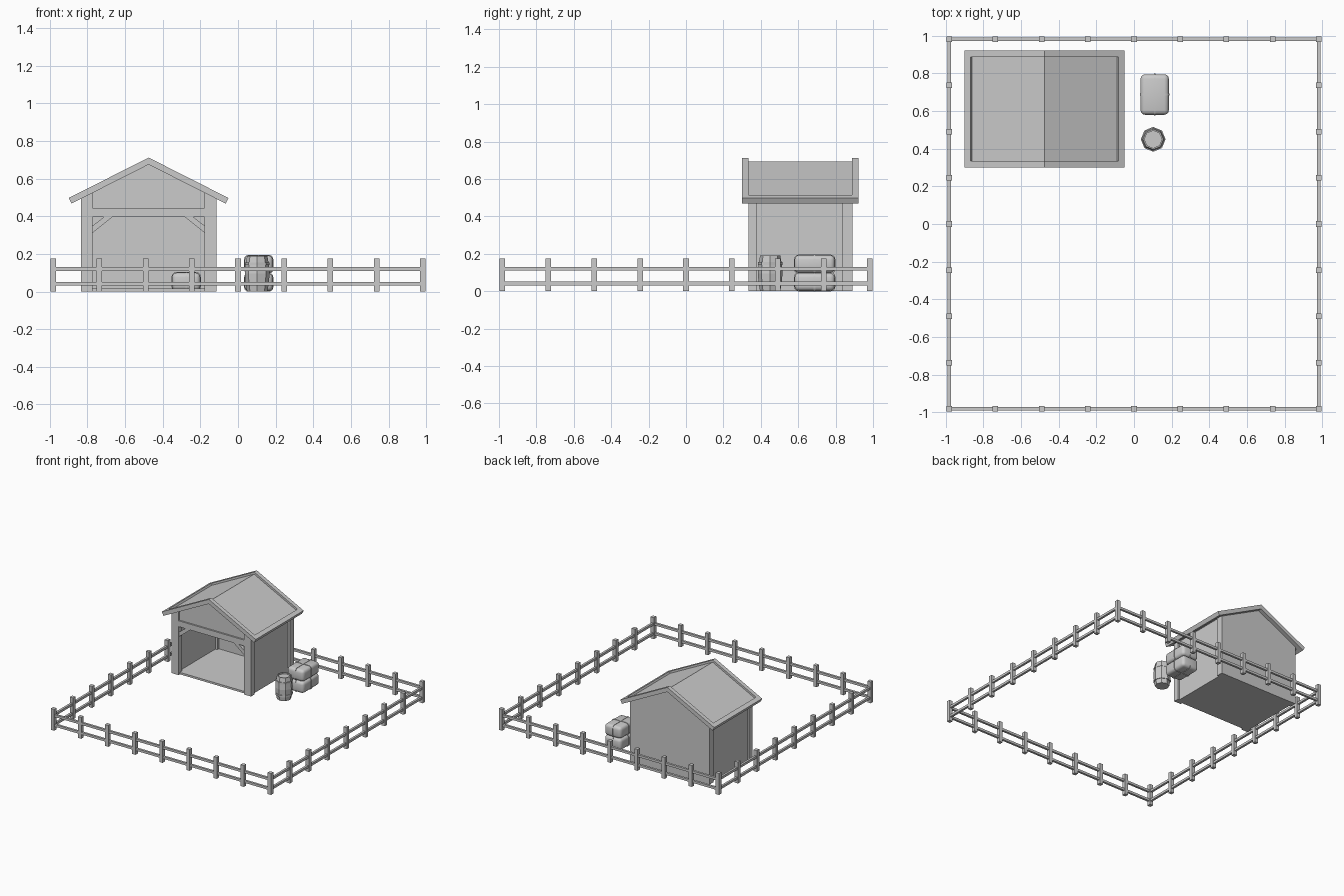
import bpy, bmesh, math
from mathutils import Vector

if "Cube" in bpy.data.objects:
    bpy.data.objects.remove(bpy.data.objects["Cube"])


def finish(name, bm, smooth=False):
    bmesh.ops.recalc_face_normals(bm, faces=bm.faces[:])
    me = bpy.data.meshes.new(name)
    bm.to_mesh(me)
    bm.free()
    ob = bpy.data.objects.new(name, me)
    bpy.context.collection.objects.link(ob)
    if smooth:
        bpy.ops.object.select_all(action='DESELECT')
        ob.select_set(True)
        bpy.context.view_layer.objects.active = ob
        bpy.ops.object.shade_smooth_by_angle(angle=math.radians(40))
    return ob


def box_bm(center, size):
    bm = bmesh.new()
    bmesh.ops.create_cube(bm, size=1)
    bmesh.ops.scale(bm, vec=size, verts=bm.verts)
    bmesh.ops.translate(bm, vec=center, verts=bm.verts)
    return bm


def box(name, center, size):
    return finish(name, box_bm(center, size))


def rounded_box(name, center, size, radius, axis=None):
    """Box with all edges rounded, or only those parallel to one axis."""
    bm = box_bm(center, size)
    edges = [e for e in bm.edges if axis is None or
             abs((e.verts[0].co - e.verts[1].co)[axis]) > 1e-5]
    bmesh.ops.bevel(bm, geom=edges, offset=radius, segments=3, profile=0.5, affect='EDGES')
    return finish(name, bm, True)


CX = -0.475  # shed centre line


def prism(name, pts, y0, y1, side=1):
    """Extrude an x-z profile along y; side=-1 mirrors it about the shed centre line."""
    bm = bmesh.new()
    f = bm.faces.new([bm.verts.new((CX + side * x, y0, z)) for x, z in pts])
    r = bmesh.ops.extrude_face_region(bm, geom=[f])
    verts = [g for g in r['geom'] if isinstance(g, bmesh.types.BMVert)]
    bmesh.ops.translate(bm, vec=(0, y1 - y0, 0), verts=verts)
    return finish(name, bm)


# Fence: nine posts a side with two rails
E, STEP = 0.982, 0.2455
for i in range(9):
    for j in range(9):
        if i in (0, 8) or j in (0, 8):
            box("fence_post", (-E + STEP * i, -E + STEP * j, 0.0875), (0.03, 0.03, 0.175))
for s in (-1, 1):
    for z in (0.041, 0.12):
        box("fence_rail", (0, s * E, z), (2 * E, 0.018, 0.019))
        box("fence_rail", (s * E, 0, z), (0.018, 2 * E, 0.019))

# Roof: recessed panel framed by barge boards and eave boards
APEX, PITCH, T = 0.712, math.atan(0.506), 0.033
C, S = math.cos(PITCH), math.sin(PITCH)
LEN = 0.425 / C


def rp(u, d):
    return (u * C - d * S, APEX - u * S - d * C)


def chevron(d0, d1, length):
    half = [(0, APEX - d0 / C), rp(length, d0), rp(length, d1)]
    return half + [(0, APEX - d1 / C)] + [(-x, z) for x, z in half[:0:-1]]


def under(x):
    return APEX - 0.026 / C - abs(x) * S / C


prism("roof_panel", chevron(0.016, T - 0.004, LEN - 0.03), 0.325, 0.90)
for y in (0.30, 0.887):
    prism("barge_board", chevron(0, T, LEN), y, y + 0.034)
for s in (-1, 1):
    prism("eave_board", [rp(LEN - 0.036, 0), rp(LEN, 0), rp(LEN, T), rp(LEN - 0.036, T)],
          0.334, 0.887, s)

# Shed frame, walls, beam and braces
W, P = 0.36, 0.297
for s in (-1, 1):
    post = [(P, 0), (W, 0), (W, under(W)), (P, under(P))]
    prism("front_post", post, 0.333, 0.377, s)
    prism("back_post", post, 0.835, 0.889, s)
    prism("side_wall", [(0.315, 0), (0.345, 0), (0.345, under(0.345)), (0.315, under(0.315))],
          0.37, 0.84, s)
    prism("corner_brace", [(P, 0.312), (P, 0.35), (0.238, 0.396), (0.192, 0.396)],
          0.342, 0.368, s)
prism("back_wall", [(-P, 0), (P, 0), (P, under(P)), (0, under(0)), (-P, under(P))], 0.855, 0.888)
prism("front_gable", [(-P, 0.43), (P, 0.43), (P, under(P)), (0, under(0)), (-P, under(P))],
      0.348, 0.37)
box("front_beam", (CX, 0.356, 0.42), (2 * P, 0.042, 0.048))
box("floor", (CX, 0.61, 0.008), (0.66, 0.52, 0.016))


# Hay bales with crossed straps
def bale(x, y, z):
    sx, sy, sz, r, g = 0.15, 0.215, 0.095, 0.024, 0.006
    c = Vector((x, y, z + sz / 2))
    rounded_box("hay_bale", c, (sx, sy, sz), r)
    rounded_box("bale_strap", c, (sx + g, 0.01, sz + g), r, 1)
    rounded_box("bale_strap", c, (0.01, sy + g, sz + g), r, 0)


bale(0.11, 0.688, 0.002)
bale(0.11, 0.688, 0.097)
bale(-0.275, 0.68, 0.005)


# Barrel and hoops: eight-sided lathe
def lathe(name, profile, x, y, n=8):
    bm = bmesh.new()
    rings = [[bm.verts.new((x + r * math.cos(math.tau * k / n), y + r * math.sin(math.tau * k / n), z))
              for k in range(n)] for r, z in profile]
    for a, b in zip(rings, rings[1:]):
        for k in range(n):
            bm.faces.new((a[k], a[(k + 1) % n], b[(k + 1) % n], b[k]))
    bm.faces.new(rings[0])
    bm.faces.new(rings[-1])
    return finish(name, bm)


lathe("barrel", [(0.054, 0), (0.062, 0.045), (0.066, 0.095), (0.062, 0.145), (0.054, 0.19),
                 (0.046, 0.19), (0.046, 0.178)], 0.102, 0.45)
for z in (0.035, 0.14):
    lathe("barrel_hoop", [(0.066, z), (0.066, z + 0.015)], 0.102, 0.45)
